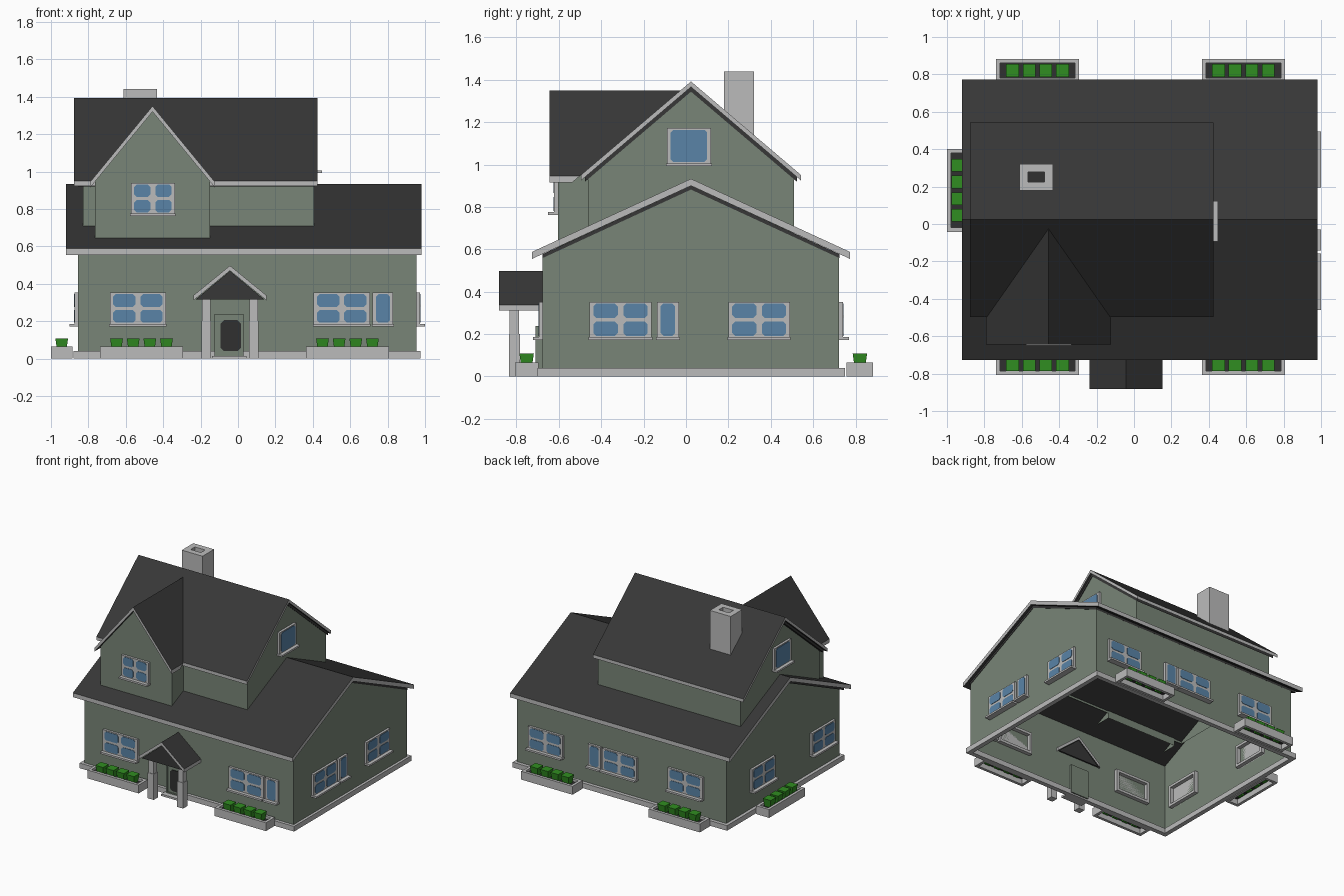
import bpy, bmesh, math
from mathutils import Vector

if "Cube" in bpy.data.objects:
    bpy.data.objects.remove(bpy.data.objects["Cube"])


def material(name, r, g, b):
    m = bpy.data.materials.new(name)
    m.diffuse_color = (r, g, b, 1)
    m.use_nodes = True
    m.node_tree.nodes["Principled BSDF"].inputs["Base Color"].default_value = m.diffuse_color
    return m


WALL = material("sage wall", 0.19, 0.235, 0.185)
ROOF = material("charcoal roof", 0.038, 0.038, 0.038)
TRIM = material("light grey trim", 0.50, 0.50, 0.50)
GLASS = material("window blue", 0.10, 0.23, 0.39)
PLANT = material("plant green", 0.03, 0.27, 0.015)
DARK = material("dark soil and door", 0.03, 0.03, 0.03)


def make(name, verts, faces, *mats):
    me = bpy.data.meshes.new(name)
    bm = bmesh.new()
    vs = [bm.verts.new(v) for v in verts]
    for f in faces:
        bm.faces.new([vs[i] for i in f])
    bmesh.ops.recalc_face_normals(bm, faces=bm.faces[:])
    bm.to_mesh(me)
    bm.free()
    for m in mats:
        me.materials.append(m)
    ob = bpy.data.objects.new(name, me)
    bpy.context.collection.objects.link(ob)
    return ob


def prism(name, pts, lo, hi, place, mat, caps=True, skip=()):
    """Extrude a 2D outline from lo to hi; place(a, b, depth) gives the world point."""
    n = len(pts)
    verts = [place(a, b, d) for d in (lo, hi) for a, b in pts]
    faces = [(i, (i + 1) % n, n + (i + 1) % n, n + i) for i in range(n) if i not in skip]
    if caps:
        faces += [tuple(range(n)), tuple(range(n, 2 * n))]
    return make(name, verts, faces, mat)


def rect(a0, a1, b0, b1):
    return [(a0, b0), (a1, b0), (a1, b1), (a0, b1)]


def octagon(a0, a1, b0, b1, c):
    return [(a0 + c, b0), (a1 - c, b0), (a1, b0 + c), (a1, b1 - c),
            (a1 - c, b1), (a0 + c, b1), (a0, b1 - c), (a0, b0 + c)]


along_x = lambda a, b, d: (d, a, b)      # outline in y,z
along_y = lambda a, b, d: (a, d, b)      # outline in x,z
along_z = lambda a, b, d: (a, b, d)      # outline in x,y


def box(name, x0, x1, y0, y1, z0, z1, mat):
    return prism(name, rect(x0, x1, y0, y1), z0, z1, along_z, mat)


def ring(name, a0, a1, b0, b1, t, lo, hi, place, mat):
    """Rectangular frame with a square hole."""
    o, i = rect(a0, a1, b0, b1), rect(a0 + t, a1 - t, b0 + t, b1 - t)
    verts = [place(a, b, d) for d in (lo, hi) for a, b in o + i]
    faces = []
    for k in range(4):
        j = (k + 1) % 4
        faces += [(k, j, 8 + j, 8 + k), (4 + k, 4 + j, 12 + j, 12 + k),
                  (k, j, 4 + j, 4 + k), (8 + k, 8 + j, 12 + j, 12 + k)]
    return make(name, verts, faces, mat)


def gable_shell(name, c, hw, z0, eave, ridge, lo, hi, place):
    """Walls with gable ends, open below and under the roof."""
    pts = [(c - hw, z0), (c + hw, z0), (c + hw, eave), (c, ridge), (c - hw, eave)]
    return prism(name, pts, lo, hi, place, WALL, skip=(0, 2, 3))


def gable_roof(name, c, hw, eave, ridge, t, lo, hi, place, back=None):
    """Folded roof slab: dark slopes, light vertical edges."""
    pts = [(c - hw, eave), (c, ridge), (c + hw, eave),
           (c + hw, eave - t), (c, ridge - t), (c - hw, eave - t)]
    verts = [list(place(a, b, d)) for d in (lo, hi) for a, b in pts]
    if back:
        for v in verts[6:]:
            v[1] = back(v[2])
    faces = [(i, (i + 1) % 6, 6 + (i + 1) % 6, 6 + i) for i in range(6)]
    for o in (0, 6):
        faces += [(o, o + 1, o + 4, o + 5), (o + 1, o + 2, o + 3, o + 4)]
    ob = make(name, verts, faces, ROOF, TRIM)
    for p in ob.data.polygons:
        p.material_index = 1 if abs(p.normal.z) < 0.1 else 0
    return ob


# main storey, base course and roof
X0, X1, Y0, Y1, CY = -0.855, 0.955, -0.676, 0.723, 0.0235
gable_shell("main_walls", CY, 0.6995, 0.02, 0.565, 0.885, X0, X1, along_x)
ring("base_course", -0.88, 0.975, -0.70, 0.75, 0.035, 0, 0.04, along_z, TRIM)
gable_roof("main_roof", CY, 0.75, 0.588, 0.933, 0.033, -0.92, 0.98, along_x)
gable_roof("main_roof_lining", CY, 0.70, 0.577, 0.90, 0.018, -0.895, 0.955 + 0.003, along_x
           ).data.materials[1] = ROOF

# upper storey
gable_shell("upper_walls", CY, 0.4865, 0.64, 0.945, 1.345, -0.83, 0.405, along_x)
gable_roof("upper_roof", CY, 0.52, 0.95, 1.392, 0.026, -0.877, 0.425, along_x)
gable_roof("upper_roof_lining", CY, 0.50, 0.941, 1.366, 0.022, -0.855, 0.41, along_x
           ).data.materials[1] = ROOF

# front dormer, its roof cut back to the upper roof slope
slope = lambda z: CY - (1.392 - z) / 0.85
gable_shell("dormer_walls", -0.457, 0.308, 0.60, 0.95, 1.32, -0.605, -0.46, along_y)
gable_roof("dormer_roof", -0.457, 0.333, 0.945, 1.35, 0.03, -0.643, 0, along_y, slope)

# chimney with an open flue
ring("chimney", -0.612, -0.433, 0.18, 0.322, 0.045, 1.08, 1.44, along_z, TRIM)
box("flue", -0.57, -0.475, 0.22, 0.282, 1.10, 1.40, DARK)

# porch
gable_roof("porch_roof", -0.043, 0.195, 0.338, 0.497, 0.027, -0.883, -0.66, along_y)
prism("porch_gable", [(-0.225, 0.317), (0.139, 0.317), (-0.043, 0.468)],
      -0.868, -0.665, along_y, ROOF)
for px in (-0.17, 0.084):
    box("porch_post", px - 0.026, px + 0.026, -0.836, -0.784, 0, 0.20, TRIM)
    box("porch_post_top", px - 0.022, px + 0.022, -0.832, -0.788, 0.20, 0.335, TRIM)
box("door_step", -0.14, 0.045, -0.75, -0.68, 0, 0.015, TRIM)

# wall placement: (across, height, distance out of the wall)
front = lambda a, b, d: (a, Y0 - d, b)
back = lambda a, b, d: (a, Y1 + d, b)
right = lambda a, b, d: (X1 + d, a, b)
left = lambda a, b, d: (X0 - d, a, b)
dormer = lambda a, b, d: (a, -0.605 - d, b)
upper_right = lambda a, b, d: (0.405 + d, a, b)
upper_left = lambda a, b, d: (-0.83 - d, a, b)

# door
prism("door", rect(-0.125, 0.03, 0.012, 0.238), -0.02, 0.028, front, WALL)
ring("door_moulding", -0.125, 0.03, 0.012, 0.238, 0.012, 0.028, 0.034, front, WALL)
prism("door_panel", octagon(-0.093, 0.016, 0.04, 0.205, 0.018), 0.028, 0.033, front, DARK)


def window(place, a0, a1, cols, rows=2, z0=0.178, z1=0.352):
    prism("window_frame", rect(a0, a1, z0, z1), 0, 0.018, place, TRIM)
    ring("window_inner_frame", a0, a1, z0, z1, 0.02, -0.03, 0, place, TRIM)
    prism("window_sill", rect(a0 - 0.004, a1 + 0.004, z0 - 0.006, z0 + 0.008),
          0, 0.045, place, TRIM)
    edge, gap = 0.018, 0.026
    top, bottom = z1 - 0.008, z0 + 0.014
    w = (a1 - a0 - 2 * edge - (cols - 1) * gap) / cols
    h = (top - bottom - (rows - 1) * 0.018) / rows
    for i in range(cols):
        for j in range(rows):
            a, b = a0 + edge + i * (w + gap), bottom + j * (h + 0.018)
            prism("window_pane", octagon(a, a + w, b, b + h, 0.013), 0.018, 0.021, place, GLASS)


for place, a0, a1, cols in [
        (front, -0.685, -0.385, 2), (front, 0.405, 0.705, 2), (front, 0.72, 0.83, 1),
        (back, 0.55, 0.85, 2), (back, 0.22, 0.33, 1), (back, -0.09, 0.208, 2),
        (back, -0.66, -0.36, 2),
        (right, -0.455, -0.163, 2), (right, -0.138, -0.033, 1), (right, 0.2, 0.49, 2),
        (left, 0.14, 0.43, 2), (left, -0.6, -0.31, 2)]:
    window(place, a0, a1, cols, 2 if cols == 2 else 1)
window(dormer, -0.573, -0.337, 2, 2, 0.768, 0.938)
for place in (upper_right, upper_left):
    window(place, -0.09, 0.118, 1, 1, 0.998, 1.172)


# planters with four clipped, downward-tapering bushes
def planter(place, c, near, far):
    p = lambda a, b, d: place(a, d, b)
    ring("planter", c - 0.222, c + 0.222, near, far, 0.022, 0, 0.065, p, TRIM)
    prism("planter_soil", rect(c - 0.205, c + 0.205, near + 0.015, far - 0.015),
          0.042, 0.046, p, DARK)
    m = (near + far) / 2
    for k in range(4):
        a = c + (k - 1.5) * 0.089
        verts = [p(a + sx * r, m + sy * r, z) for r, z in ((0.023, 0.03), (0.034, 0.108))
                 for sx, sy in ((-1, -1), (1, -1), (1, 1), (-1, 1))]
        make("bush", verts, [(0, 1, 2, 3), (4, 5, 6, 7)] +
             [(i, (i + 1) % 4, 4 + (i + 1) % 4, 4 + i) for i in range(4)], PLANT)


for place, c, near, far in [(front, -0.516, 0.02, 0.132), (front, 0.585, 0.02, 0.132),
                            (back, -0.516, 0.035, 0.16), (back, 0.585, 0.035, 0.16),
                            (left, 0.18, 0.03, 0.145)]:
    planter(place, c, near, far)
